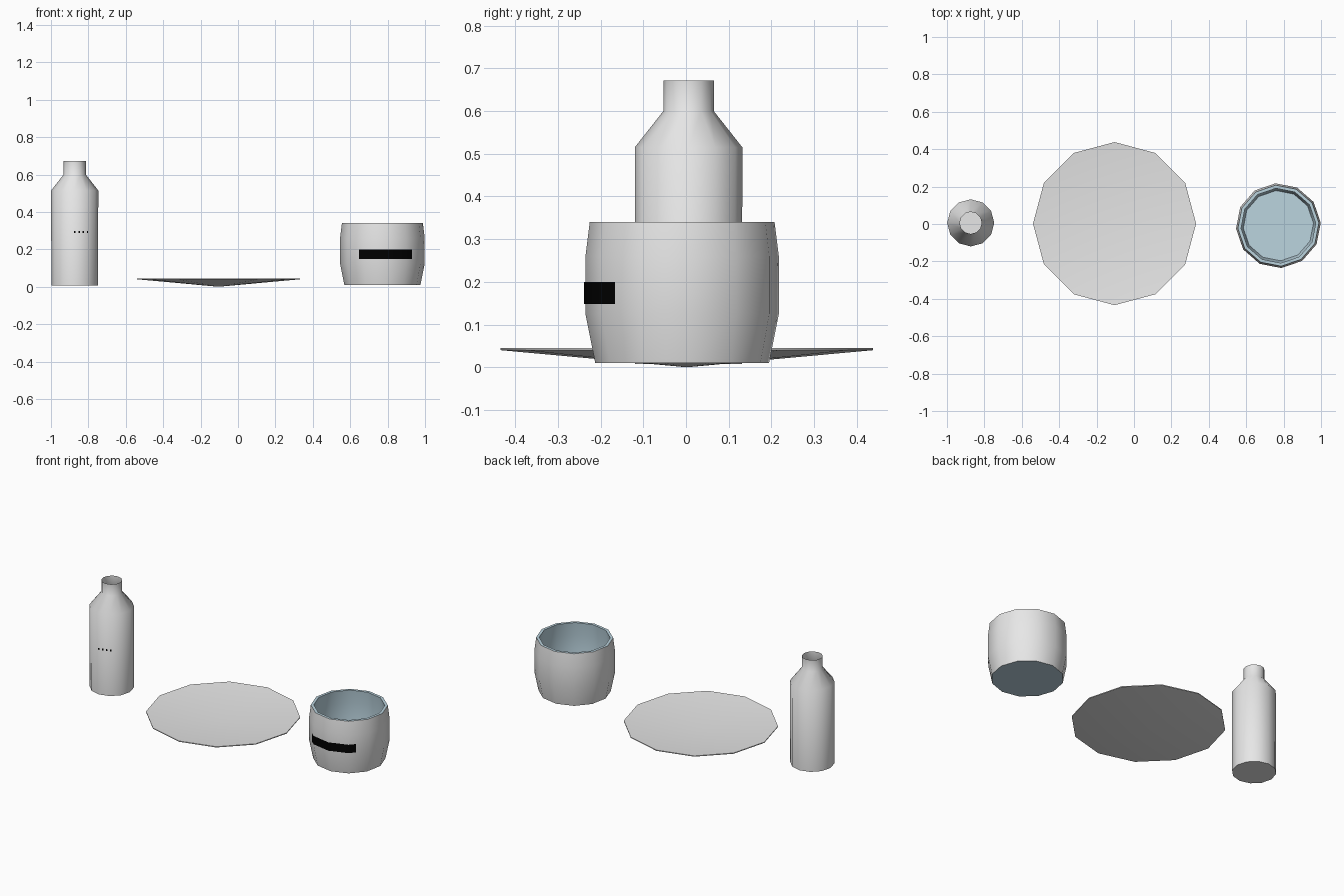
import bpy, bmesh, math

if "Cube" in bpy.data.objects:
    bpy.data.objects.remove(bpy.data.objects["Cube"])

SIDES = 12


def material(name, rgb):
    m = bpy.data.materials.new(name)
    m.diffuse_color = (*rgb, 1)
    m.use_nodes = True
    m.node_tree.nodes["Principled BSDF"].inputs["Base Color"].default_value = m.diffuse_color
    return m


GREY = material("light grey", (0.8, 0.8, 0.8))
BLUE = material("pale blue", (0.50, 0.66, 0.74))
BLACK = material("black", (0.0, 0.0, 0.0))


def lathe(name, center, rot, profile, mats, indices):
    """Turn (radius, z) points around a vertical axis; radius 0 makes a fan tip."""
    bm = bmesh.new()
    rings = []
    for r, z in profile:
        count = SIDES if r else 1
        rings.append([bm.verts.new((center[0] + r * math.cos(rot + i * math.tau / SIDES),
                                    center[1] + r * math.sin(rot + i * math.tau / SIDES), z))
                      for i in range(count)])
    for a, b, idx in zip(rings, rings[1:], indices):
        for i in range(SIDES):
            j = (i + 1) % SIDES
            corners = [a[i % len(a)], a[j % len(a)], b[j % len(b)], b[i % len(b)]]
            f = bm.faces.new(list(dict.fromkeys(corners)))
            f.material_index = idx
    return finish(name, bm, mats)


def finish(name, bm, mats, angle=40):
    me = bpy.data.meshes.new(name)
    bm.to_mesh(me)
    bm.free()
    for m in mats:
        me.materials.append(m)
    ob = bpy.data.objects.new(name, me)
    bpy.context.collection.objects.link(ob)
    bpy.ops.object.select_all(action='DESELECT')
    ob.select_set(True)
    bpy.context.view_layer.objects.active = ob
    bpy.ops.object.shade_smooth_by_angle(angle=math.radians(angle))
    return ob


def wrap_plate(name, center, rot, radius, a0, a1, z0, z1, mat):
    """Thin plate that follows the flat sides of a turned part between two angles."""
    step = math.tau / SIDES
    corners = [rot + k * step for k in range(-SIDES, SIDES)]
    angles = [a0] + [a for a in corners if a0 < a < a1] + [a1]
    bm = bmesh.new()
    cols = []
    for a in angles:
        off = (a - rot) % step - step / 2
        r = radius * math.cos(step / 2) / math.cos(off) + 0.003
        cols.append([bm.verts.new((center[0] + r * math.cos(a),
                                   center[1] + r * math.sin(a), z)) for z in (z0, z1)])
    for p, q in zip(cols, cols[1:]):
        bm.faces.new((p[0], q[0], q[1], p[1]))
    return finish(name, bm, [mat])


# Bottle: open neck, smooth shoulder
bottle_at = (-0.873, 0.006)
lathe("bottle", bottle_at, 0,
      [(0, 0.008), (0.125, 0.008), (0.126, 0.515), (0.059, 0.60), (0.059, 0.672)],
      [GREY], [0] * 4)

# Small dark ticks on the bottle front
for i in range(4):
    a = math.radians(-92 + i * 11)
    wrap_plate(f"bottle_tick_{i + 1}", bottle_at, 0, 0.125,
               a, a + math.radians(4), 0.287, 0.298, BLACK)

# Plate: shallow dish with a thin rim
lathe("plate", (-0.104, 0.002), 0,
      [(0, 0.0), (0.436, 0.040), (0.436, 0.045), (0, 0.005)], [GREY], [0] * 3)

# Cup: grey outside; blue base, rim and inside
cup_at, cup_rot = (0.772, -0.009), math.radians(4)
lathe("cup", cup_at, cup_rot,
      [(0, 0.01), (0.204, 0.01), (0.227, 0.125), (0.227, 0.26), (0.217, 0.34),
       (0.200, 0.34), (0.208, 0.26), (0.208, 0.125), (0.188, 0.02), (0, 0.02)],
      [GREY, BLUE], [1, 0, 0, 0, 1, 1, 1, 1, 1])

# Black band on the cup front
wrap_plate("cup_band", cup_at, cup_rot, 0.227,
           math.radians(-124), math.radians(-45), 0.148, 0.20, BLACK)
